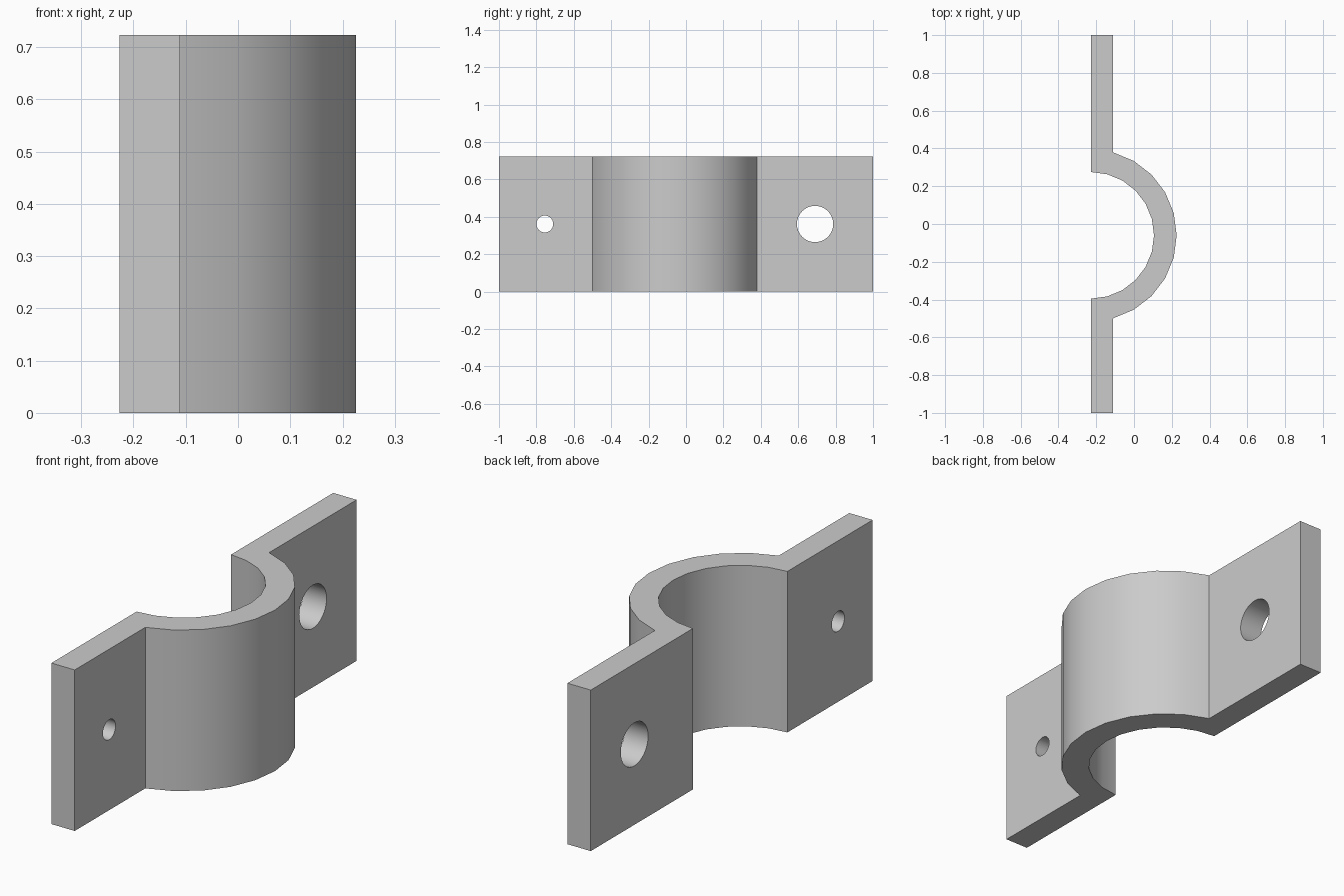
import bpy, bmesh
from math import radians, sin, cos, pi

if "Cube" in bpy.data.objects:
    bpy.data.objects.remove(bpy.data.objects["Cube"])

HEIGHT = 0.723
BACK, FACE = -0.227, -0.111      # flange thickness in x
CX, CY = -0.229, -0.06           # saddle centre
INNER, OUTER = 0.335, 0.455

grey = bpy.data.materials.new("plain_grey")
grey.use_nodes = True
color = (0.6, 0.6, 0.6, 1)
grey.diffuse_color = color
grey.node_tree.nodes["Principled BSDF"].inputs["Base Color"].default_value = color


def arc(radius, limit):
    """Points in 15 degree steps from -limit to +limit about the saddle centre."""
    return [(CX + radius * cos(radians(a)), CY + radius * sin(radians(a)))
            for a in range(-limit, limit + 1, 15)]


# Bracket outline: outer arc, far flange, inner arc back, near flange
outer, inner = arc(OUTER, 75), arc(INNER, 90)
for end in (0, -1):
    outer[end] = (FACE, outer[end][1])
    inner[end] = (BACK, inner[end][1])
outline = ([(FACE, -1)] + outer + [(FACE, 1), (BACK, 1)]
           + inner[::-1] + [(BACK, -1)])

bm = bmesh.new()
base = bm.faces.new([bm.verts.new((x, y, 0)) for x, y in outline])
top = bmesh.ops.extrude_face_region(bm, geom=[base])["geom"]
bmesh.ops.translate(bm, vec=(0, 0, HEIGHT),
                    verts=[v for v in top if isinstance(v, bmesh.types.BMVert)])
bmesh.ops.recalc_face_normals(bm, faces=bm.faces)
mesh = bpy.data.meshes.new("clamp_bracket")
bm.to_mesh(mesh)
bm.free()
mesh.materials.append(grey)
bracket = bpy.data.objects.new("clamp_bracket", mesh)
bpy.context.collection.objects.link(bracket)
bpy.context.view_layer.objects.active = bracket


# Bolt holes through the flanges
def drill(name, y, radius):
    bpy.ops.mesh.primitive_cylinder_add(
        vertices=32, radius=radius, depth=0.4,
        location=((BACK + FACE) / 2, y, HEIGHT / 2), rotation=(0, pi / 2, 0))
    cutter = bpy.context.object
    cutter.name = name
    cutter.data.materials.append(grey)
    bpy.context.view_layer.objects.active = bracket
    mod = bracket.modifiers.new(name, "BOOLEAN")
    mod.operation = "DIFFERENCE"
    mod.solver = "EXACT"
    mod.object = cutter
    bpy.ops.object.modifier_apply(modifier=mod.name)
    bpy.data.objects.remove(cutter)


drill("small_hole", -0.755, 0.045)
drill("large_hole", 0.69, 0.097)

# Smooth curves, sharp corners
bpy.ops.object.select_all(action="DESELECT")
bracket.select_set(True)
bpy.context.view_layer.objects.active = bracket
bpy.ops.object.shade_smooth_by_angle(angle=radians(30))
